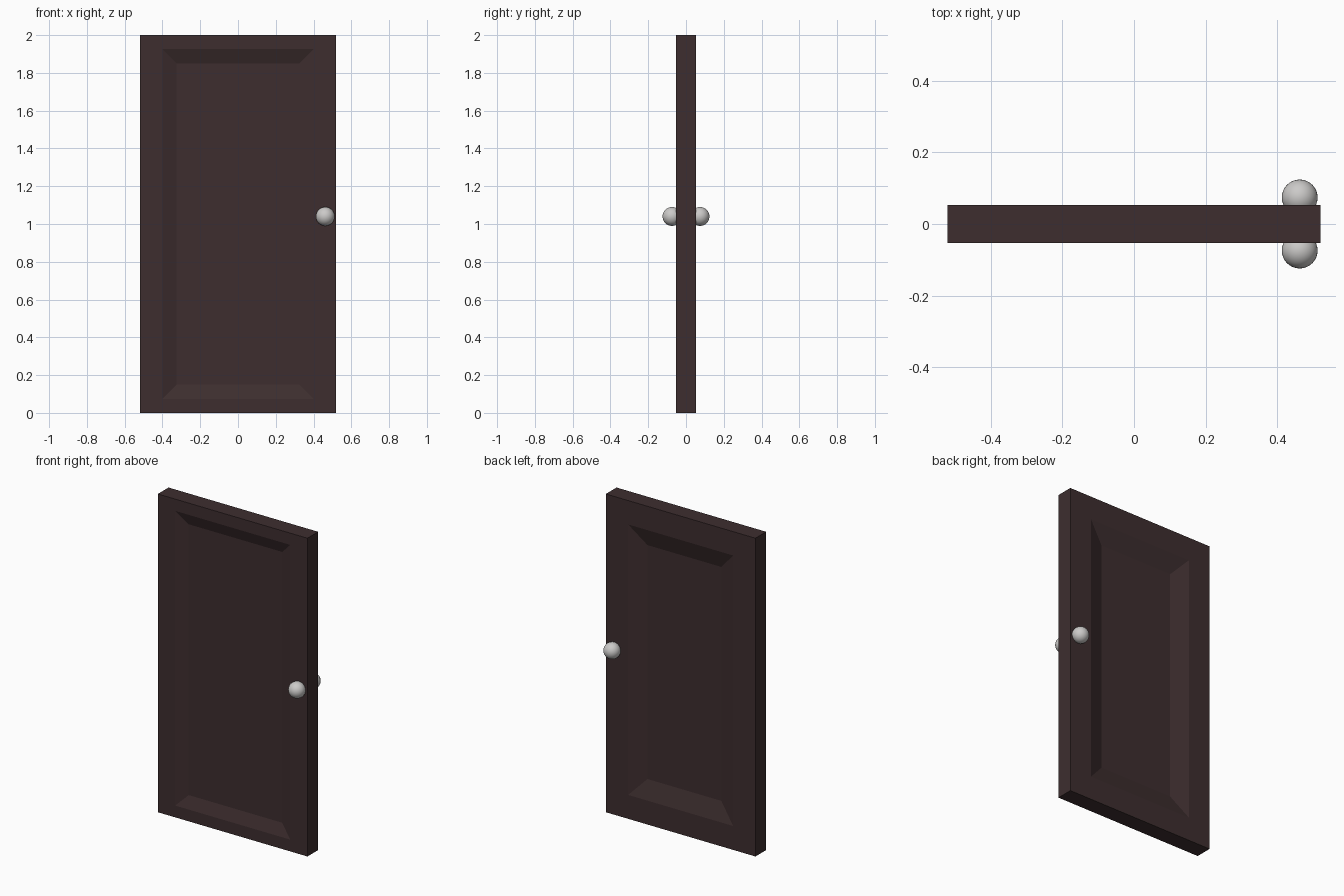
import bpy, bmesh
from mathutils import Vector

if "Cube" in bpy.data.objects:
    bpy.data.objects.remove(bpy.data.objects["Cube"])


def material(name, rgb):
    m = bpy.data.materials.new(name)
    m.diffuse_color = (*rgb, 1)
    m.use_nodes = True
    m.node_tree.nodes["Principled BSDF"].inputs["Base Color"].default_value = m.diffuse_color
    return m


wood = material("dark_brown_wood", (0.047, 0.027, 0.028))
metal = material("light_grey_metal", (0.60, 0.59, 0.58))

HALF_W, HALF_T, HEIGHT = 0.52, 0.053, 2.0


def ring(bm, half_w, z0, z1, y):
    """Rectangle of four vertices in an xz plane."""
    return [bm.verts.new((x, y, z)) for x, z in
            ((-half_w, z0), (half_w, z0), (half_w, z1), (-half_w, z1))]


def bridge(bm, a, b):
    for i in range(4):
        j = (i + 1) % 4
        bm.faces.new((a[i], a[j], b[j], b[i]))


# Door slab with a sloped recessed panel on each face
bm = bmesh.new()
rims = []
# side, outer half width, outer z margin, inner half width, inner z margin, depth
for side, ow, oz, iw, iz, depth in ((-1, 0.40, 0.074, 0.325, 0.149, 0.028),
                                    (1, 0.365, 0.15, 0.257, 0.265, 0.037)):
    y = side * HALF_T
    rim = ring(bm, HALF_W, 0, HEIGHT, y)
    outer = ring(bm, ow, oz, HEIGHT - oz, y)
    inner = ring(bm, iw, iz, HEIGHT - iz, y - side * depth)
    bridge(bm, rim, outer)
    bridge(bm, outer, inner)
    bm.faces.new(inner)
    rims.append(rim)
bridge(bm, *rims)
bmesh.ops.recalc_face_normals(bm, faces=bm.faces)
mesh = bpy.data.meshes.new("door_panel")
bm.to_mesh(mesh)
bm.free()
mesh.materials.append(wood)
bpy.context.collection.objects.link(bpy.data.objects.new("door_panel", mesh))

# Round knobs, front and back
for name, side in (("front_knob", -1), ("back_knob", 1)):
    bpy.ops.mesh.primitive_uv_sphere_add(segments=32, ring_count=16, radius=0.05,
                                         location=(0.462, side * 0.074, 1.04))
    knob = bpy.context.object
    knob.name = name
    knob.data.materials.append(metal)
    bpy.ops.object.shade_smooth()
